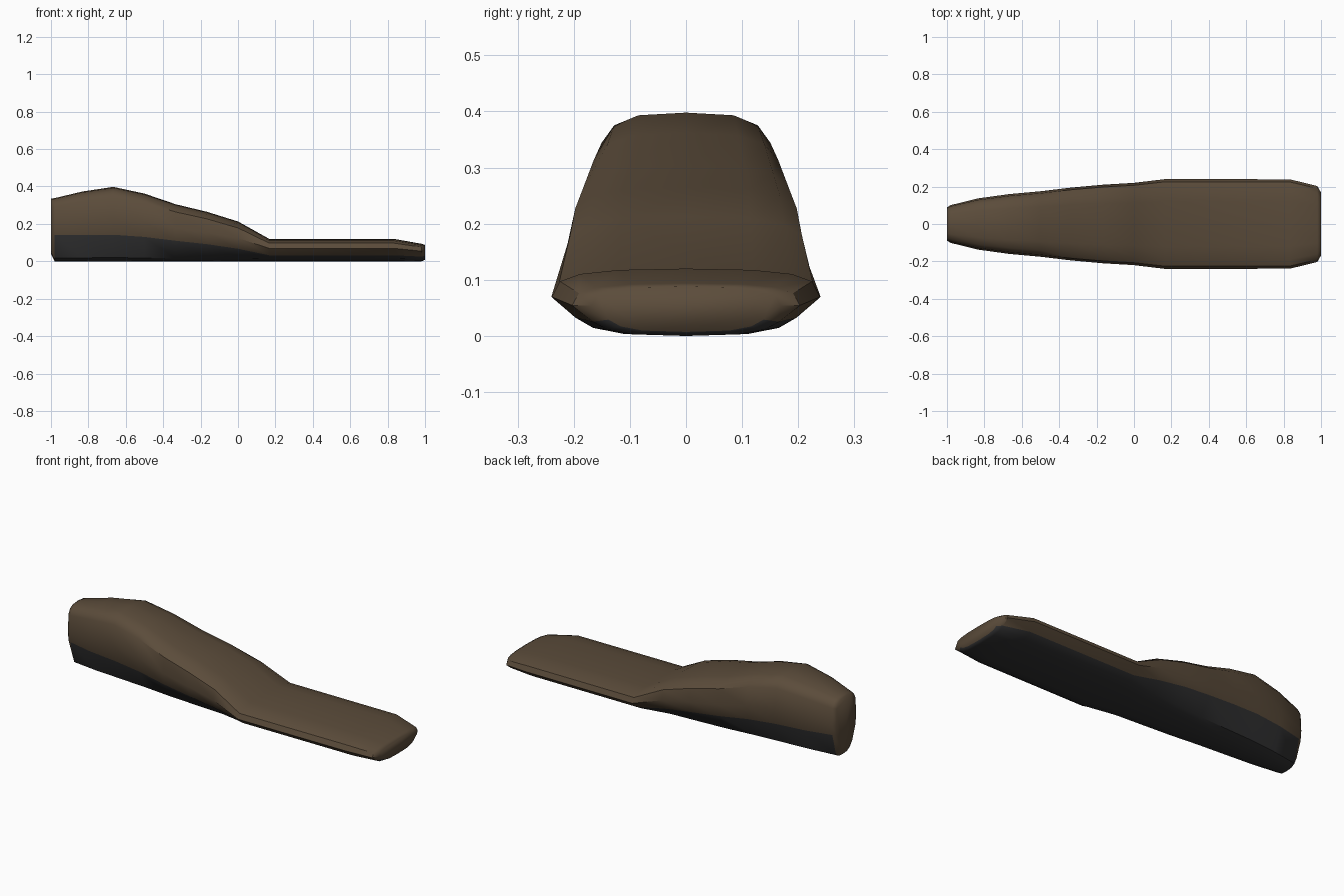
import bpy
import bmesh

if "Cube" in bpy.data.objects:
    bpy.data.objects.remove(bpy.data.objects["Cube"])


def material(name, rgb):
    m = bpy.data.materials.new(name)
    m.diffuse_color = (*rgb, 1.0)
    m.use_nodes = True
    m.node_tree.nodes["Principled BSDF"].inputs["Base Color"].default_value = m.diffuse_color
    return m


brown = material("brown leather", (0.105, 0.072, 0.043))
dark = material("dark underside", (0.032, 0.032, 0.033))

# Half cross-sections, bottom centre to top centre: (share of half width, share of height)
DEEP = [(0, 0), (.36, .008), (.60, .05), (.94, .36), (1, .58), (.94, .865), (.80, .943), (.53, .988), (0, 1)]
FLAT = [(0, 0), (.46, .03), (.69, .12), (.82, .27), (1, .58), (.94, .81), (.79, .92), (.50, .98), (0, 1)]

# Stations along the length: x, half width, height, blend from deep to flat section
STATIONS = [
    (-.98, .101, .338, 0), (-.833, .137, .373, 0), (-.667, .16, .398, 0),
    (-.5, .175, .362, 0), (-.333, .195, .305, 0), (-.167, .21, .265, .15),
    (0, .22, .213, .5), (.167, .24, .12, 1), (.833, .239, .12, 1), (.98, .203, .094, 1),
]


def section(x, w, h, t, sy=1, sz=1, floor=0):
    half = []
    for k, ((ya, za), (yb, zb)) in enumerate(zip(DEEP, FLAT)):
        y = (ya + (yb - ya) * t) * w * sy
        z = (za + (zb - za) * t) * h
        if k == 3 and x < -.6:  # the colour line stays level towards the back
            z = .142
        z = h * .55 + (z - h * .55) * sz
        if z < floor:  # the end rises a little at its foot
            z = floor + .01 * k
        half.append((x, y, z))
    return half + [(px, -py, pz) for px, py, pz in reversed(half[1:-1])]


# Lofted body, with slightly smaller rings forming the rounded ends
rings = [section(-1, *STATIONS[0][1:], sy=.88, sz=.98, floor=.04)]
rings += [section(*s) for s in STATIONS]
rings += [section(1, *STATIONS[-1][1:], sy=.83, sz=.86)]

bm = bmesh.new()
loops = [[bm.verts.new(p) for p in ring] for ring in rings]
n = len(loops[0])
for k, (a, b) in enumerate(zip(loops, loops[1:])):
    for i in range(n):
        j = (i + 1) % n
        f = bm.faces.new((a[i], a[j], b[j], b[i]))
        # the lowest three strips on each side are the dark underside, the back end is brown
        f.material_index = 1 if k > 0 and (i < 3 or i >= n - 3) else 0
bm.faces.new(loops[0])
bm.faces.new(loops[-1])
bmesh.ops.recalc_face_normals(bm, faces=bm.faces)

mesh = bpy.data.meshes.new("sloped_body")
bm.to_mesh(mesh)
bm.free()
mesh.materials.append(brown)
mesh.materials.append(dark)
body = bpy.data.objects.new("sloped_body", mesh)
bpy.context.collection.objects.link(body)
bpy.context.view_layer.objects.active = body
body.select_set(True)
bpy.ops.object.shade_smooth_by_angle(angle=0.67)

# Soften the rims of both end caps
for e in mesh.edges:
    if all(abs(mesh.vertices[v].co.x) > .99 for v in e.vertices):
        e.use_edge_sharp = False
